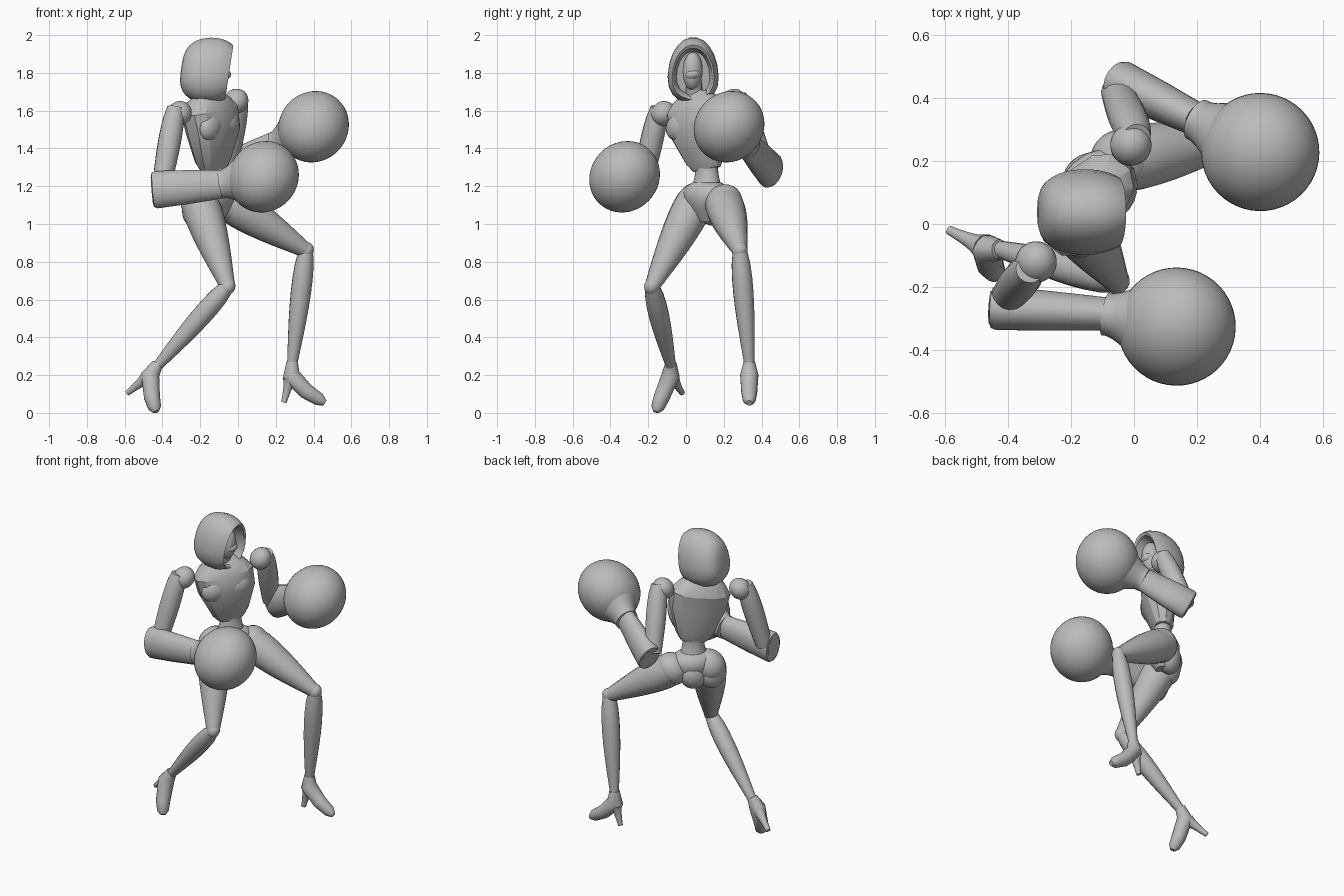
import bpy, bmesh, math
from mathutils import Vector

cube = bpy.data.objects.get("Cube")
if cube:
    bpy.data.objects.remove(cube, do_unlink=True)

grey = bpy.data.materials.new("plain_grey")
grey.use_nodes = True
grey.diffuse_color = (0.5, 0.5, 0.5, 1)
grey.node_tree.nodes["Principled BSDF"].inputs["Base Color"].default_value = grey.diffuse_color

FORWARD = Vector((0.78, -0.62, 0))    # direction the body faces
LEFT = Vector((0.62, 0.78, 0.1))      # line through the shoulders
UP = Vector((0, 0, 1))
ACROSS = Vector((0, 1, 0))


def finish(name, bm, sharp_angle):
    """Turn a bmesh into a shaded object."""
    bmesh.ops.recalc_face_normals(bm, faces=bm.faces)
    mesh = bpy.data.meshes.new(name)
    bm.to_mesh(mesh)
    bm.free()
    mesh.materials.append(grey)
    part = bpy.data.objects.new(name, mesh)
    bpy.context.collection.objects.link(part)
    bpy.ops.object.select_all(action="DESELECT")
    part.select_set(True)
    bpy.context.view_layer.objects.active = part
    bpy.ops.object.shade_smooth_by_angle(angle=math.radians(sharp_angle))


def skin(name, sections, sides=16, boxy=1.0, egg=0.0, sharp_angle=40):
    """Skin rings given as (centre, width axis, height axis)."""
    bm = bmesh.new()
    rings = []
    for centre, wide, high in sections:
        ring = []
        for step in range(sides):
            turn = math.tau * (step + 0.5) / sides
            c, s = (math.copysign(abs(f) ** boxy, f) for f in (math.cos(turn), math.sin(turn)))
            ring.append(bm.verts.new(centre + wide * c * (1 - egg * s) + high * s))
        rings.append(ring)
    for lower, upper in zip(rings, rings[1:]):
        for i in range(sides):
            j = (i + 1) % sides
            bm.faces.new((lower[i], lower[j], upper[j], upper[i]))
    bm.faces.new(rings[0])
    bm.faces.new(rings[-1])
    finish(name, bm, sharp_angle)


def tube(name, stations, hint=FORWARD, flat=1.0, **options):
    """Skin a path of (point, radius) stations; flat scales the width."""
    points = [Vector(point) for point, radius in stations]
    sections = []
    for i, (point, radius) in enumerate(stations):
        along = (points[min(i + 1, len(points) - 1)] - points[max(i - 1, 0)]).normalized()
        high = (hint - along * hint.dot(along)).normalized()
        sections.append((points[i], high.cross(along) * radius * flat, high * radius))
    skin(name, sections, **options)


def limb(name, start, end, thick, thin, swell=0.0, **options):
    """Tapered limb whose muscle swells nearer to its start."""
    stations = []
    for step in range(9):
        t = step / 8
        radius = thick + (thin - thick) * t + swell * math.sin(math.pi * t ** 0.7)
        stations.append((start.lerp(end, t), radius))
    tube(name, stations, **options)


def ball(name, centre, wide, deep, high, segments=24):
    """Ellipsoid with radii along the body's left, forward and up."""
    bm = bmesh.new()
    bmesh.ops.create_uvsphere(bm, u_segments=segments, v_segments=segments // 2, radius=1)
    for v in bm.verts:
        x, y, z = v.co
        v.co = centre + LEFT.normalized() * x * wide + FORWARD * y * deep + UP * z * high
    finish(name, bm, 60)


# trunk
hips = Vector((-0.13, 0.11, 1))
waist = Vector((-0.13, 0.11, 1.29))
chest = Vector((-0.15, 0.06, 1.6))
throat = Vector((-0.16, 0.05, 1.7))
head = Vector((-0.1, 0.035, 1.81))
tube("ribcage", [(waist, 0.05), (waist.lerp(chest, 0.15), 0.07),
                 (waist.lerp(chest, 0.65) + FORWARD * 0.015, 0.105), (chest, 0.11),
                 (chest.lerp(throat, 0.55), 0.085), (throat, 0.045)],
     flat=1.65, sides=12, boxy=0.8, sharp_angle=25)
limb("waist", waist + UP * 0.04, hips + UP * 0.14, 0.058, 0.085, -0.012, flat=1.2)
limb("pelvis", hips + UP * 0.22, hips + UP * 0.01, 0.062, 0.04, 0.05, flat=1.35)
limb("neck", throat - UP * 0.06, head, 0.06, 0.045, -0.01)
for side, sign in (("left", 1), ("right", -1)):
    plate = chest + FORWARD * 0.065 + LEFT * sign * 0.07 - UP * 0.08
    ball(side + "_chest_plate", plate, 0.085, 0.05, 0.075, 16)
    buttock = hips - FORWARD * 0.04 + LEFT * (sign * 0.055 - 0.04) + UP * 0.08
    ball(side + "_buttock", buttock, 0.085, 0.07, 0.09)

# hood: rounded shell from back to rim, then folded inward to a hollow front
hood = []
for step in range(14):
    turn = 0.06 + step * 0.175
    hood.append((-0.15 - 0.15 * math.cos(turn), math.sin(turn) ** 0.6, 1.83 - 0.002 * step))
hood += [(-0.055, 0.75, 1.8), (-0.13, 0.65, 1.8)]
tilted = Vector((0.15, 0, 1))
skin("hood", [(Vector((x, 0.038, z)), ACROSS * size * 0.133, tilted * size * 0.175)
              for x, size, z in hood], sides=20, boxy=0.9, egg=0.16)
ball("face", head, 0.052, 0.055, 0.1)
ball("face_mask", head + Vector((0.02, 0, -0.02)), 0.045, 0.045, 0.03, 12)

# arms: shoulder, elbow, sleeve end, wrist, glove centre
arms = {
    "right": ((-0.31, -0.12, 1.585), (-0.405, -0.235, 1.2), (-0.455, -0.265, 1.18),
              (-0.09, -0.285, 1.21), (0.135, -0.325, 1.25)),
    "left": ((-0.01, 0.25, 1.65), (-0.055, 0.42, 1.3), (-0.055, 0.455, 1.275),
             (0.2, 0.33, 1.415), (0.4, 0.228, 1.515)),
}
for side, joints in arms.items():
    shoulder, elbow, sleeve, wrist, glove = map(Vector, joints)
    ball(side + "_shoulder", shoulder, 0.066, 0.066, 0.066)
    outward = (shoulder - chest) * Vector((1, 1, 0))
    arm_top = shoulder + outward.normalized() * 0.03 + UP * 0.03
    limb(side + "_upper_arm", arm_top, elbow, 0.045, 0.05, 0.014)
    # the sleeve starts with a dished end behind the elbow
    dish = sleeve.lerp(wrist, 0.06)
    tube(side + "_sleeve", [(dish, 0.06), (sleeve, 0.078), (sleeve.lerp(wrist, 0.015), 0.093),
                            (dish, 0.101), (sleeve.lerp(wrist, 0.5), 0.092), (wrist, 0.077)],
         hint=UP, flat=0.7)
    limb(side + "_glove_cuff", wrist, wrist.lerp(glove, 0.45), 0.077, 0.125, -0.01,
         hint=UP, flat=0.9, sides=24)
    ball(side + "_glove", glove, 0.188, 0.188, 0.188, 48)

# legs: hip, knee, ankle, instep, ball of the foot, toe, heel tip
legs = {
    "right": ((-0.205, 0.05, 1.12), (-0.055, -0.18, 0.67), (-0.425, -0.08, 0.25),
              (-0.465, -0.08, 0.2), (-0.455, -0.13, 0.08), (-0.435, -0.16, 0.005),
              (-0.585, -0.02, 0.105)),
    "left": ((-0.04, 0.2, 1.11), (0.36, 0.285, 0.86), (0.287, 0.335, 0.26),
             (0.28, 0.335, 0.2), (0.36, 0.335, 0.115), (0.46, 0.335, 0.052),
             (0.243, 0.335, 0.055)),
}
for side, joints in legs.items():
    hip, knee, ankle, instep, sole, toe, heel = map(Vector, joints)
    ball(side + "_hip", hip, 0.1, 0.1, 0.1)
    limb(side + "_thigh", hip, knee, 0.1, 0.04, 0.016)
    ball(side + "_knee", knee, 0.042, 0.042, 0.045, 16)
    limb(side + "_shin", knee, ankle, 0.038, 0.027, 0.02)
    tube(side + "_foot", [(ankle + UP * 0.01, 0.031), (instep, 0.049), (sole, 0.043),
                          (sole.lerp(toe, 0.7), 0.035), (toe, 0.016)], hint=ACROSS)
    back = instep.lerp(heel, 0.15)
    limb(side + "_heel", back, heel, 0.04, 0.015, -0.006, hint=ACROSS, sides=10)
